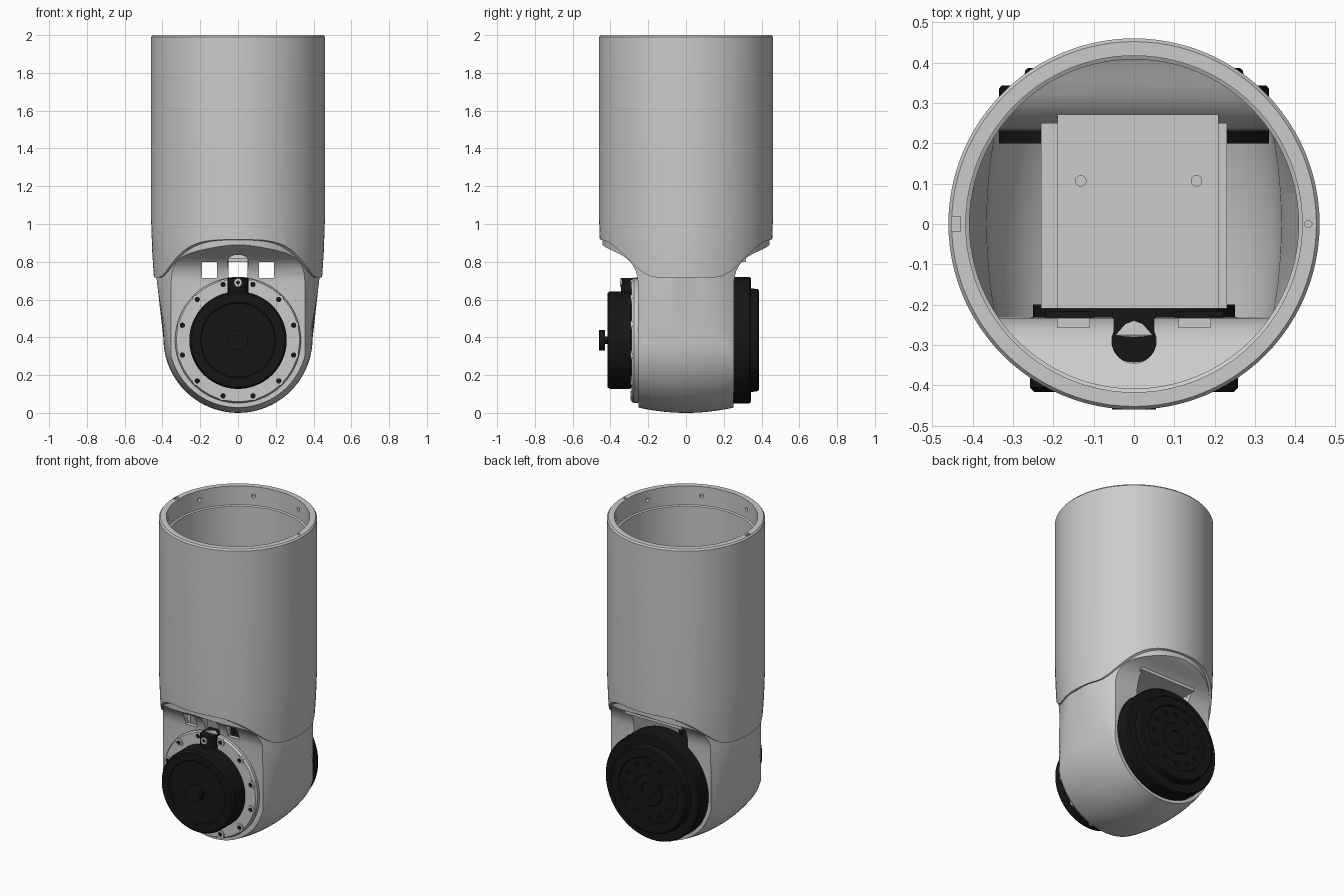
import bpy, bmesh
from math import sin, cos, pi, radians
from mathutils import Vector
from mathutils.geometry import interpolate_bezier

if "Cube" in bpy.data.objects:
    bpy.data.objects.remove(bpy.data.objects["Cube"])

black = bpy.data.materials.new("black")
black.diffuse_color = (0.008, 0.008, 0.008, 1)
black.use_nodes = True
black.node_tree.nodes["Principled BSDF"].inputs["Base Color"].default_value = black.diffuse_color
CZ = 0.385  # height of the motor axis


def finish(name, bm, mat=None):
    bmesh.ops.remove_doubles(bm, verts=bm.verts, dist=1e-5)
    bmesh.ops.recalc_face_normals(bm, faces=bm.faces)
    me = bpy.data.meshes.new(name)
    bm.to_mesh(me)
    bm.free()
    ob = bpy.data.objects.new(name, me)
    bpy.context.collection.objects.link(ob)
    if mat:
        me.materials.append(mat)
    return ob


def skin(name, rings, mat=None, wrap=False):
    """Join equal closed rings of points; cap both ends unless wrapped."""
    bm = bmesh.new()
    vs = [[bm.verts.new(p) for p in r] for r in rings]
    n = len(vs[0])
    for i in range(len(vs) - (0 if wrap else 1)):
        a, b = vs[i], vs[(i + 1) % len(vs)]
        for j in range(n):
            k = (j + 1) % n
            bm.faces.new((a[j], a[k], b[k], b[j]))
    if not wrap:
        bm.faces.new(vs[0])
        bm.faces.new(vs[-1])
    return finish(name, bm, mat)


def lathe(name, prof, mat=None, seg=96, axis='Z', at=(0, 0, 0), wrap=False):
    """Revolve (radius, height) points about Z or Y."""
    def pt(r, h, a):
        p = (r * cos(a), r * sin(a), h) if axis == 'Z' else (r * cos(a), h, r * sin(a))
        return Vector(p) + Vector(at)
    return skin(name, [[pt(r, h, 2 * pi * i / seg) for i in range(seg)] for r, h in prof], mat, wrap)


def prism_x(name, pts, w=0.6):
    return skin(name, [[(x, y, z) for y, z in pts] for x in (-w, w)])


def box(name, x0, x1, y0, y1, z0, z1, mat=None):
    return skin(name, [[(x0, y0, z), (x1, y0, z), (x1, y1, z), (x0, y1, z)] for z in (z0, z1)], mat)


def boolean(ob, cutter, op='DIFFERENCE'):
    m = ob.modifiers.new("cut", 'BOOLEAN')
    m.operation, m.solver, m.object = op, 'EXACT', cutter
    bpy.context.view_layer.objects.active = ob
    bpy.ops.object.modifier_apply(modifier=m.name)
    bpy.data.objects.remove(cutter)


# upper tube with a scalloped lower edge
tube = lathe("upper_tube", [(.408, .68), (.443, .68), (.454, .85), (.46, 1.02), (.46, 1.99), (.452, 2),
                            (.417, 2), (.417, 1.88), (.408, 1.875)], wrap=True)
edge = []
for i in range(49):
    y = -.48 + .02 * i
    t = min(1, max(0, (abs(y) - .16) / .30))
    edge.append((y, .718 + .2 * t * t * (3 - 2 * t)))
boolean(tube, prism_x("cutter", edge + [(.48, .5), (-.48, .5)]))
# blind screw holes inside the rim, plus the notch and pin hole on top
for i in range(8):
    a = pi / 8 + i * pi / 4
    c = lathe("cutter", [(.012, .38), (.012, .44)], seg=12)
    c.rotation_euler = (0, pi / 2, a)
    c.location.z = 1.94
    bpy.context.view_layer.update()
    boolean(tube, c)
boolean(tube, box("cutter", -.452, -.43, -.018, .018, 1.97, 2.1))
boolean(tube, lathe("cutter", [(.009, 1.96), (.009, 2.1)], seg=12, at=(.432, 0, 0)))


def hull_solid(name, off, top):
    """Barrel-bottomed body, clipped by a round plan and a waisted side profile."""
    rings = []
    for i in range(25):
        y = -.46 + .92 * i / 24
        s = 1 - .07 * (y / .25) ** 2
        r = (.395 - off) * s
        arc = [(r * cos(a), .395 + r * sin(a)) for a in (-pi * j / 40 for j in range(41))]
        up = [(-.432 + off, .72), (-.47 + off, top), (.47 - off, top), (.432 - off, .72)]
        rings.append([(x, y, z) for x, z in arc + up])
    ob = skin(name, rings)
    ro = off * .9
    boolean(ob, lathe("clip", [(.438 - ro, -.1), (.436 - ro, .7), (.448 - ro, top + .1)], seg=128), 'INTERSECT')
    d = off * .75
    sh = [(p.x, p.y) for p in interpolate_bezier(Vector((.255, .70)), Vector((.27, .86)),
                                                 Vector((.42, .84)), Vector((.46, .91)), 16)]
    half = [(.252 - d, -.1)] + [(y - d, z + d) for y, z in sh] + [(.55, .95), (.55, 1.3)]
    boolean(ob, prism_x("clip", half + [(-y, z) for y, z in reversed(half)]), 'INTERSECT')
    return ob


# lower hull, hollowed and opened front and back
hull = hull_solid("lower_hull", 0, .95)
boolean(hull, hull_solid("cavity", .03, 1.05))
boolean(hull, lathe("cutter", [(.26, -.5), (.26, -.1)], axis='Y', at=(0, 0, CZ)))
boolean(hull, lathe("cutter", [(.338, .1), (.338, .5)], axis='Y', at=(0, 0, CZ)))
boolean(hull, box("cutter", -.19, .19, .1, .5, .5, .80))
for s in (-1, 1):
    boolean(hull, box("cutter", s * .15 - .04, s * .15 + .04, -.5, -.15, .715, .80))
# cable slot through the front shoulder
boolean(hull, lathe("cutter", [(.055, .66), (.055, 1)], seg=32, at=(0, -.29, 0)))
boolean(hull, box("cutter", -.05, .05, -.29, -.15, .66, 1))

# inner cradle: roof plate and side walls forming a through tunnel
roof = box("cradle_roof", -.19, .21, -.21, .318, .80, .82)
for x in (-.132, .155):
    boolean(roof, lathe("cutter", [(.013, .812), (.013, .9)], seg=20, at=(x, .107, 0)))
for s, n in ((-1, "left"), (1, "right")):
    box("cradle_wall_" + n, s * .21 - .02, s * .21 + .02, -.21, .25, .25, .805)
    box("cradle_foot_" + n, s * .16 - .06, s * .16 + .06, -.25, -.215, .60, .70, black)

# front mounting flange with twelve screws
lathe("front_flange", [(.25, -.24), (.33, -.24), (.333, -.275), (.325, -.288), (.25, -.288)],
      axis='Y', at=(0, 0, CZ), wrap=True)
for i in range(12):
    a = radians(15 + 30 * i)
    p = (.305 * cos(a), 0, CZ + .305 * sin(a))
    lathe("flange_screw", [(.014, -.28), (.026, -.28), (.026, -.294), (.014, -.294)], seg=20, axis='Y', at=p, wrap=True)
    lathe("screw_socket", [(.014, -.28), (.014, -.2895)], black, 16, 'Y', p)

# front motor cap, connector tab and encoder knob
lathe("front_motor", [(.25, -.20), (.25, -.29), (.258, -.295), (.258, -.405), (.248, -.416), (.20, -.416), (.195, -.412),
                      (.05, -.412), (.045, -.416), (0, -.416)], black, 96, 'Y', (0, 0, CZ))
lathe("encoder_knob", [(.02, -.41), (.02, -.43), (.054, -.43), (.054, -.46), (0, -.46)], black, 48, 'Y', (0, 0, CZ))
box("connector_tab", -.055, .055, -.296, -.21, .58, .715, black)
lathe("connector_dome", [(.055, .60), (.055, .715), (0, .715)], black, 32, 'Z', (0, -.288, 0))
lathe("connector_screw", [(.01, -.33), (.022, -.33), (.022, -.35), (.01, -.35)], None, 20, 'Y', (0, 0, .69), True)

# motor core and stepped rear motor
lathe("motor_core", [(.185, -.21), (.185, .22)], black, 64, 'Y', (0, 0, CZ))
lathe("rear_motor", [(.335, .20), (.335, .335), (.328, .343), (.275, .343), (.27, .38), (.262, .387), (.21, .387), (.205, .38),
                     (.10, .38), (.095, .386), (.05, .386), (.045, .375), (0, .375)], black, 96, 'Y', (0, 0, CZ))
for i in range(12):
    a = radians(30 * i)
    lathe("rear_bolt", [(.014, .37), (.014, .387)], black, 12, 'Y', (.165 * cos(a), 0, CZ + .165 * sin(a)))

# smooth shading with sharp edges kept
bpy.ops.object.select_all(action='SELECT')
bpy.ops.object.shade_smooth_by_angle(angle=radians(30))
